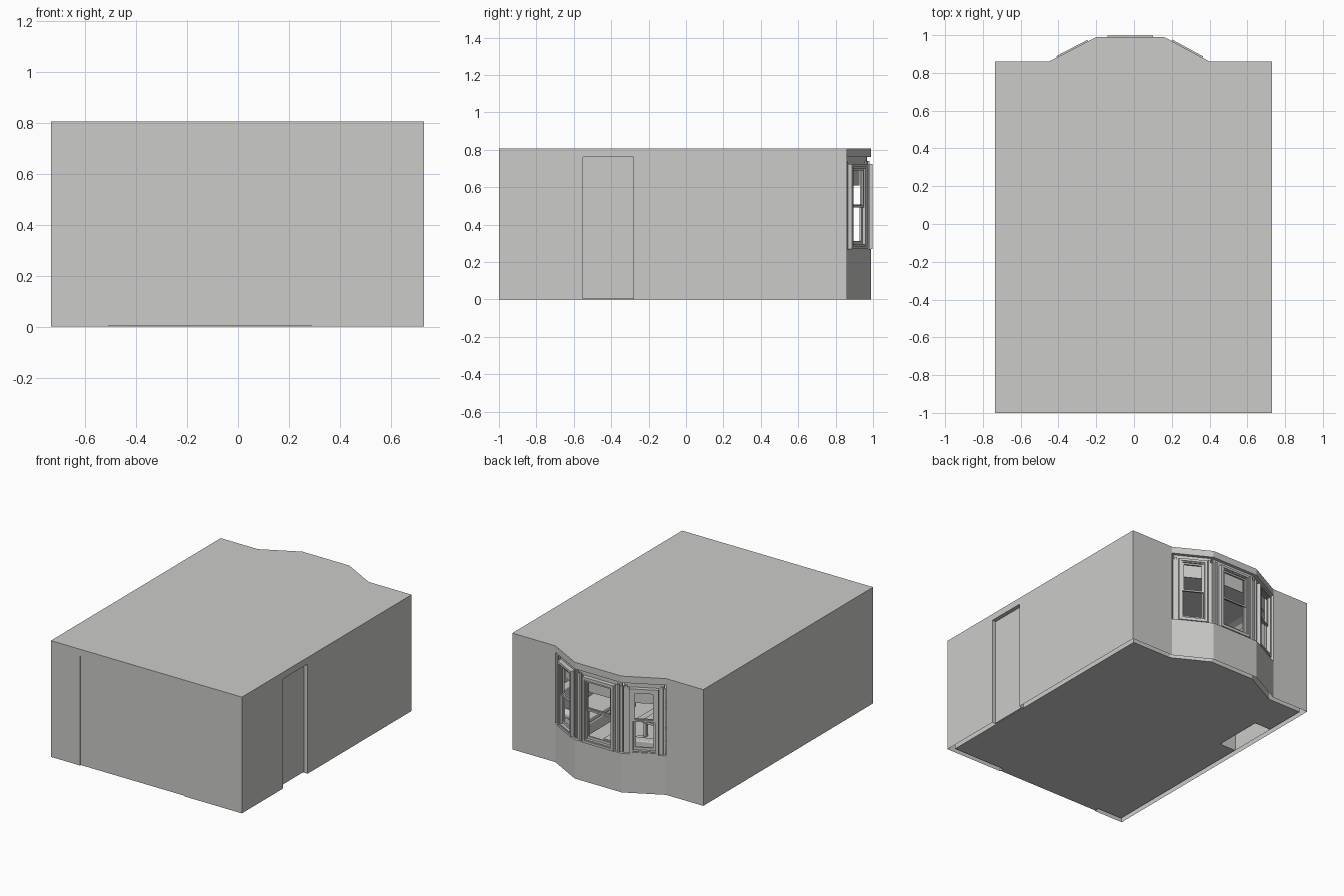
import bpy, bmesh, math
from mathutils import Matrix, Vector

if "Cube" in bpy.data.objects:
    bpy.data.objects.remove(bpy.data.objects["Cube"])

mat = bpy.data.materials.new("plaster grey")
mat.diffuse_color = (0.6, 0.6, 0.59, 1)
mat.use_nodes = True
mat.node_tree.nodes["Principled BSDF"].inputs["Base Color"].default_value = mat.diffuse_color


def finish(name, bm, recalc=True):
    bmesh.ops.remove_doubles(bm, verts=bm.verts, dist=1e-5)
    if recalc:
        bmesh.ops.recalc_face_normals(bm, faces=bm.faces)
    me = bpy.data.meshes.new(name)
    bm.to_mesh(me)
    bm.free()
    me.materials.append(mat)
    ob = bpy.data.objects.new(name, me)
    bpy.context.collection.objects.link(ob)
    return ob


def add_box(bm, a, b, m=Matrix.Identity(4)):
    a, b = Vector(a), Vector(b)
    s = b - a
    bmesh.ops.create_cube(bm, size=1, matrix=m @ Matrix.Translation((a + b) / 2) @ Matrix.Diagonal((*s, 1)))


def boxes(name, items, m=Matrix.Identity(4), bevel=0):
    bm = bmesh.new()
    for a, b in items:
        add_box(bm, a, b, m)
    me = bpy.data.meshes.new(name)
    bm.to_mesh(me)
    bm.free()
    me.materials.append(mat)
    ob = bpy.data.objects.new(name, me)
    bpy.context.collection.objects.link(ob)
    if bevel:
        md = ob.modifiers.new("bevel", 'BEVEL')
        md.width, md.segments = bevel, 3
    return ob


def offset(pts, t):
    """Move a counter-clockwise outline inwards by t."""
    out = []
    for i, p in enumerate(pts):
        d1 = (p - pts[i - 1]).normalized()
        d2 = (pts[(i + 1) % len(pts)] - p).normalized()
        n1, n2 = Vector((-d1.y, d1.x)), Vector((-d2.y, d2.x))
        out.append(p + (n1 + n2) * t / (1 + n1.dot(n2)))
    return out


def slab(name, pts, z0, z1):
    bm = bmesh.new()
    f = bm.faces.new([bm.verts.new((p.x, p.y, z0)) for p in pts])
    r = bmesh.ops.extrude_face_region(bm, geom=[f])
    bmesh.ops.translate(bm, verts=[v for v in r['geom'] if isinstance(v, bmesh.types.BMVert)], vec=(0, 0, z1 - z0))
    return finish(name, bm)


# Outline of the room with door jambs and the bay
outer = [Vector(p) for p in [(-.735, -1), (-.51, -1), (.29, -1), (.73, -1), (.73, -.55), (.73, -.28),
                             (.73, .86), (.40, .86), (.16, .99), (-.20, .99), (-.45, .86), (-.735, .86)]]
inner = offset(outer, .034)
N = len(outer)
levels = [0, .27, .76, .80]
doors, bays = (1, 4), (7, 8, 9)


def solid(i, k):
    i %= N
    if k < 0 or k > 2:
        return True
    return not ((i in doors and k < 2) or (i in bays and k == 1))


# Walls: outer and inner skins, with reveals round every opening
bm = bmesh.new()


def quad(*ps):
    bm.faces.new([bm.verts.new((p.x, p.y, z)) for p, z in ps])


for i in range(N):
    j = (i + 1) % N
    a, b, c, d = outer[i], outer[j], inner[i], inner[j]
    for k in range(3):
        z0, z1 = levels[k], levels[k + 1]
        if not solid(i, k):
            continue
        quad((a, z0), (b, z0), (b, z1), (a, z1))
        quad((d, z0), (c, z0), (c, z1), (d, z1))
        if not solid(i, k + 1):
            quad((a, z1), (b, z1), (d, z1), (c, z1))
        if not solid(i, k - 1):
            quad((a, z0), (c, z0), (d, z0), (b, z0))
        if not solid(i - 1, k):
            quad((a, z0), (a, z1), (c, z1), (c, z0))
        if not solid(i + 1, k):
            quad((b, z0), (d, z0), (d, z1), (b, z1))
finish("walls", bm)
slab("roof", outer, .80, .806)

# Floor and room outline stepping round the chimney breast
breast = [Vector(p) for p in [(-.701, .53), (-.575, .53), (-.575, .18), (-.701, .18)]]
room = inner + breast
slab("floor", room, .002, .008)
bm = bmesh.new()
for p, q in zip(breast, breast[1:]):
    quad((p, 0), (q, 0), (q, .80), (p, .80))
finish("chimney_breast", bm, False)

# Cornice round the ceiling
bm = bmesh.new()
low, mid, top = offset(room, .001), offset(room, .02), offset(room, .06)
for i in range(len(room)):
    j = (i + 1) % len(room)
    quad((low[j], .762), (low[i], .762), (mid[i], .785), (mid[j], .785))
    quad((mid[j], .785), (mid[i], .785), (top[i], .799), (top[j], .799))
finish("cornice", bm, False)

# Doors
boxes("front_door_panel", [((-.51, -.997, .003), (.29, -.967, .76))])
boxes("side_door", [((.692, -.55, .006), (.702, -.28, .76))])


def frame(w, z0, z1, v0, v1, t, tb=None):
    """Four bars of a rectangular frame, centred on u = 0."""
    tb = tb or t
    return [((-w, v0, z0), (-w + t, v1, z1)), ((w - t, v0, z0), (w, v1, z1)),
            ((-w + t, v0, z0), (w - t, v1, z0 + tb)), ((-w + t, v0, z1 - t), (w - t, v1, z1))]


# Bay sash windows, one on each facet
for i, name, hw in zip(bays, ("right", "centre", "left"), (.093, .12, .093)):
    a, b = outer[i], outer[i + 1]
    u = (a - b).normalized()
    o = (a + b) / 2
    m = Matrix(((u.x, -u.y, 0, o.x), (u.y, u.x, 0, o.y), (0, 0, 1, 0), (0, 0, 0, 1)))
    half = (a - b).length / 2
    boxes(name + "_window_casing",
          frame(hw, .27, .725, -.026, .008, .016)
          + frame(hw - .016, .286, .709, -.03, .002, .008), m)
    s = hw - .024
    boxes(name + "_upper_sash", frame(s, .492, .70, -.016, -.006, .011), m)
    boxes(name + "_lower_sash", frame(s, .294, .508, -.027, -.017, .011, .018), m)
    boxes(name + "_roller_blind", [((-s, -.036, .61), (s, -.033, .71))], m)
    boxes(name + "_window_head", [((-half + .012, -.034, .725), (half - .012, -.022, .76))], m)
    posts = []
    for sg in (-1, 1):
        x0, x1 = sorted((sg * hw, sg * (half - .008)))
        posts.append(((x0, -.034, .27), (x1, -.018, .725)))
        xm = (x0 + x1) / 2
        posts.append(((xm - .008, -.018, .27), (xm + .008, -.010, .74)))
    boxes(name + "_window_posts", posts, m)

# Fireplace surround
boxes("fireplace", [((-.575, .20, .008), (-.555, .25, .26)), ((-.575, .46, .008), (-.555, .51, .26)),
                    ((-.575, .20, .22), (-.555, .51, .26)), ((-.575, .19, .26), (-.535, .52, .275)),
                    ((-.575, .22, .008), (-.50, .49, .016))])


# Seating
def seat(name, x, y, width, angle):
    m = Matrix.Translation((x, y, .008)) @ Matrix.Rotation(angle, 4, 'Z')
    h, d = width / 2, .13
    boxes(name + "_body", [((-h, -d, .02), (h, d, .10)), ((-h, d - .06, .10), (h, d, .28)),
                           ((-h, -d, .10), (-h + .05, d, .16)), ((h - .05, -d, .10), (h, d, .16)),
                           ((-h + .052, -d, .102), (h - .052, d - .062, .135))], m, .008)
    bm = bmesh.new()
    for sg in (-1, 1):
        bmesh.ops.create_cone(bm, cap_ends=True, segments=20, radius1=.032, radius2=.032, depth=2 * d,
                              matrix=m @ Matrix.Translation((sg * (h - .025), 0, .165)) @ Matrix.Rotation(math.pi / 2, 4, 'X'))
    finish(name + "_arms", bm)


seat("sofa", .55, .25, .62, -math.pi / 2)
seat("second_sofa", .0, -.78, .62, math.pi)
seat("armchair", -.22, .66, .30, math.radians(20))

# Coffee table and rug
boxes("coffee_table", [((-.12, .02, .11), (.16, .26, .125))]
      + [((x, y, .012), (x + .02, y + .02, .11)) for x in (-.11, .13) for y in (.03, .23)])
boxes("rug", [((-.32, -.25, .008), (.34, .42, .012))])

# Ceiling rose and pendant
bm = bmesh.new()
for r1, r2, z, dep in ((.05, .06, .79, .018), (.003, .003, .74, .09), (.05, .025, .68, .05)):
    bmesh.ops.create_cone(bm, cap_ends=True, segments=24, radius1=r1, radius2=r2, depth=dep,
                          matrix=Matrix.Translation((.03, .30, z)))
finish("ceiling_light", bm)
